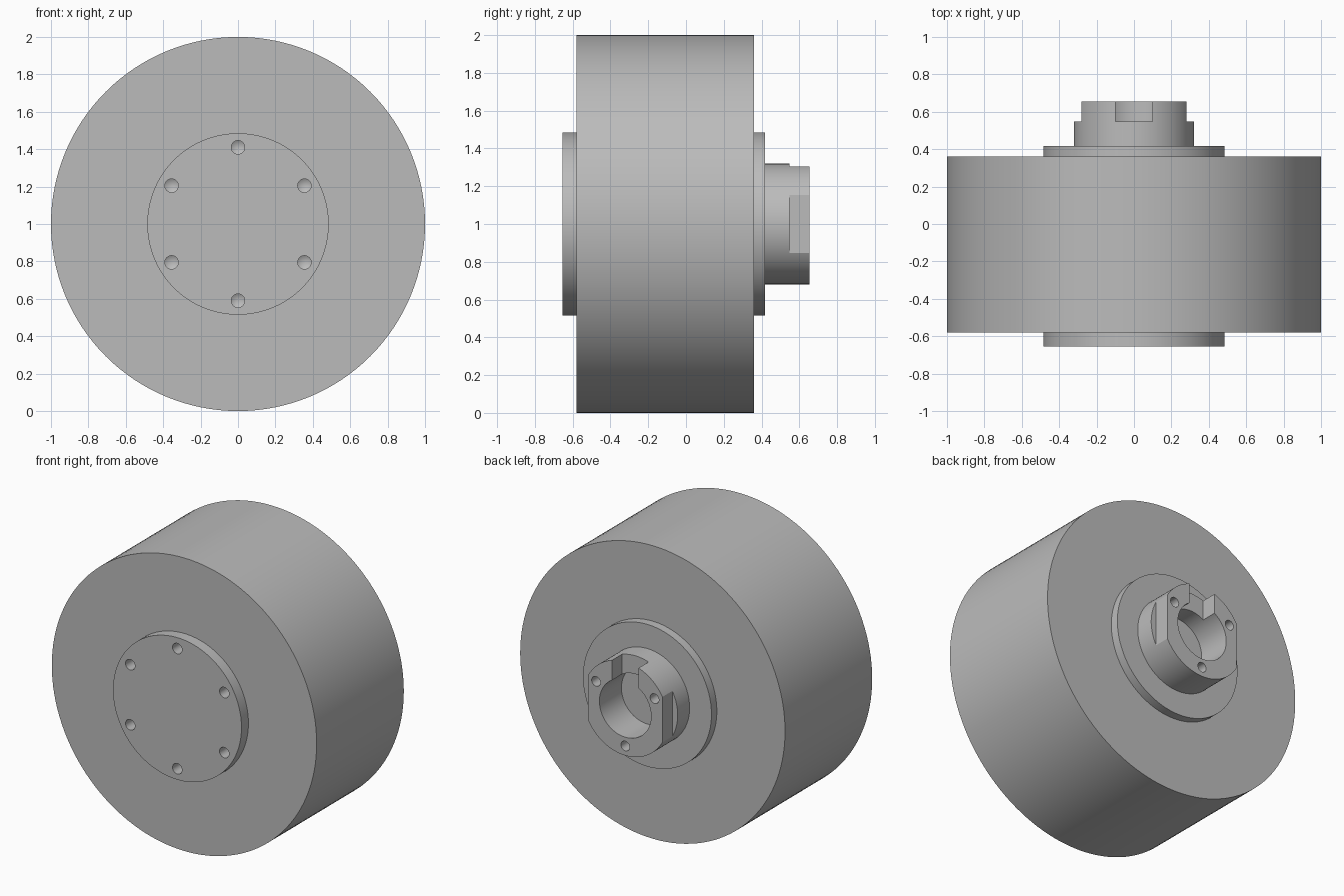
import bpy
import bmesh
import math
from mathutils import Matrix

cube = bpy.data.objects.get("Cube")
if cube:
    bpy.data.objects.remove(cube, do_unlink=True)

AXIS_Z = 1.0  # height of the wheel's axis

grey = bpy.data.materials.new("satin_grey")
grey.use_nodes = True
GREY = (0.5, 0.5, 0.5, 1)
grey.diffuse_color = GREY
grey.node_tree.nodes["Principled BSDF"].inputs["Base Color"].default_value = GREY


def finish(name, bm):
    bmesh.ops.recalc_face_normals(bm, faces=bm.faces)
    mesh = bpy.data.meshes.new(name)
    bm.to_mesh(mesh)
    bm.free()
    mesh.materials.append(grey)
    obj = bpy.data.objects.new(name, mesh)
    bpy.context.collection.objects.link(obj)
    return obj


def lathe(name, profile, x=0, z=AXIS_Z, sides=128):
    """Spin (radius, y) points about the line along y through (x, z)."""
    bm = bmesh.new()
    rings = []
    for r, y in profile:
        if r == 0:
            rings.append([bm.verts.new((x, y, z))] * sides)
        else:
            angles = [math.tau * i / sides for i in range(sides)]
            rings.append([bm.verts.new((x + r * math.sin(a), y, z + r * math.cos(a)))
                          for a in angles])
    for a, b in zip(rings, rings[1:]):
        for i in range(sides):
            j = (i + 1) % sides
            bm.faces.new(dict.fromkeys((a[i], a[j], b[j], b[i])))
    # flat caps on open ends
    for ring in (rings[0], rings[-1]):
        if ring[0] is not ring[1]:
            bm.faces.new(ring)
    return finish(name, bm)


def box(name, low, high):
    bm = bmesh.new()
    size = [h - l for l, h in zip(low, high)]
    centre = [(h + l) / 2 for l, h in zip(low, high)]
    bmesh.ops.create_cube(bm, size=1, matrix=Matrix.Translation(centre) @ Matrix.Diagonal((*size, 1)))
    return finish(name, bm)


def cut(target, cutters):
    """Subtract each cutter from the target, then discard it."""
    bpy.context.view_layer.objects.active = target
    for cutter in cutters:
        mod = target.modifiers.new("cut", "BOOLEAN")
        mod.operation = "DIFFERENCE"
        mod.solver = "EXACT"
        mod.object = cutter
        bpy.ops.object.modifier_apply(modifier=mod.name)
        bpy.data.objects.remove(cutter, do_unlink=True)


def drill_circle(count, ring, radius, face_y, depth, outward, start):
    """Drilled holes with conical tips, evenly spaced about the axis."""
    holes = []
    for i in range(count):
        a = start + math.tau * i / count
        profile = [(radius, face_y + outward * 0.02),
                   (radius, face_y - outward * depth),
                   (0, face_y - outward * (depth + radius * 0.6))]
        holes.append(lathe("drill", profile, ring * math.sin(a), AXIS_Z + ring * math.cos(a), 24))
    return holes


# Wheel drum with its raised front and back flanges
drum = lathe("wheel_drum", [(0.485, -0.655), (0.485, -0.58), (1, -0.58),
                            (1, 0.36), (0.485, 0.36), (0.485, 0.418)])
cut(drum, drill_circle(6, 0.41, 0.036, -0.655, 0.08, -1, 0))

# Hollow coupling hub on the back flange
hub = lathe("coupling_hub", [(0.32, 0.40), (0.32, 0.655)])
bore = lathe("bore", [(0.195, 0.38), (0.195, 0.70)])
slot = box("slot", (-0.1, 0.547, AXIS_Z), (0.1, 0.70, AXIS_Z + 0.4))
flats = [box("flat", (min(s * 0.28, s * 0.4), 0.547, 0.6),
             (max(s * 0.28, s * 0.4), 0.70, 1.4)) for s in (-1, 1)]
cut(hub, [bore, slot] + flats)
cut(hub, drill_circle(3, 0.255, 0.033, 0.655, 0.08, 1, math.pi / 3))

# Smooth round walls, crisp edges
for obj in (drum, hub):
    bpy.ops.object.select_all(action="DESELECT")
    obj.select_set(True)
    bpy.context.view_layer.objects.active = obj
    bpy.ops.object.shade_smooth_by_angle(angle=math.radians(25))
